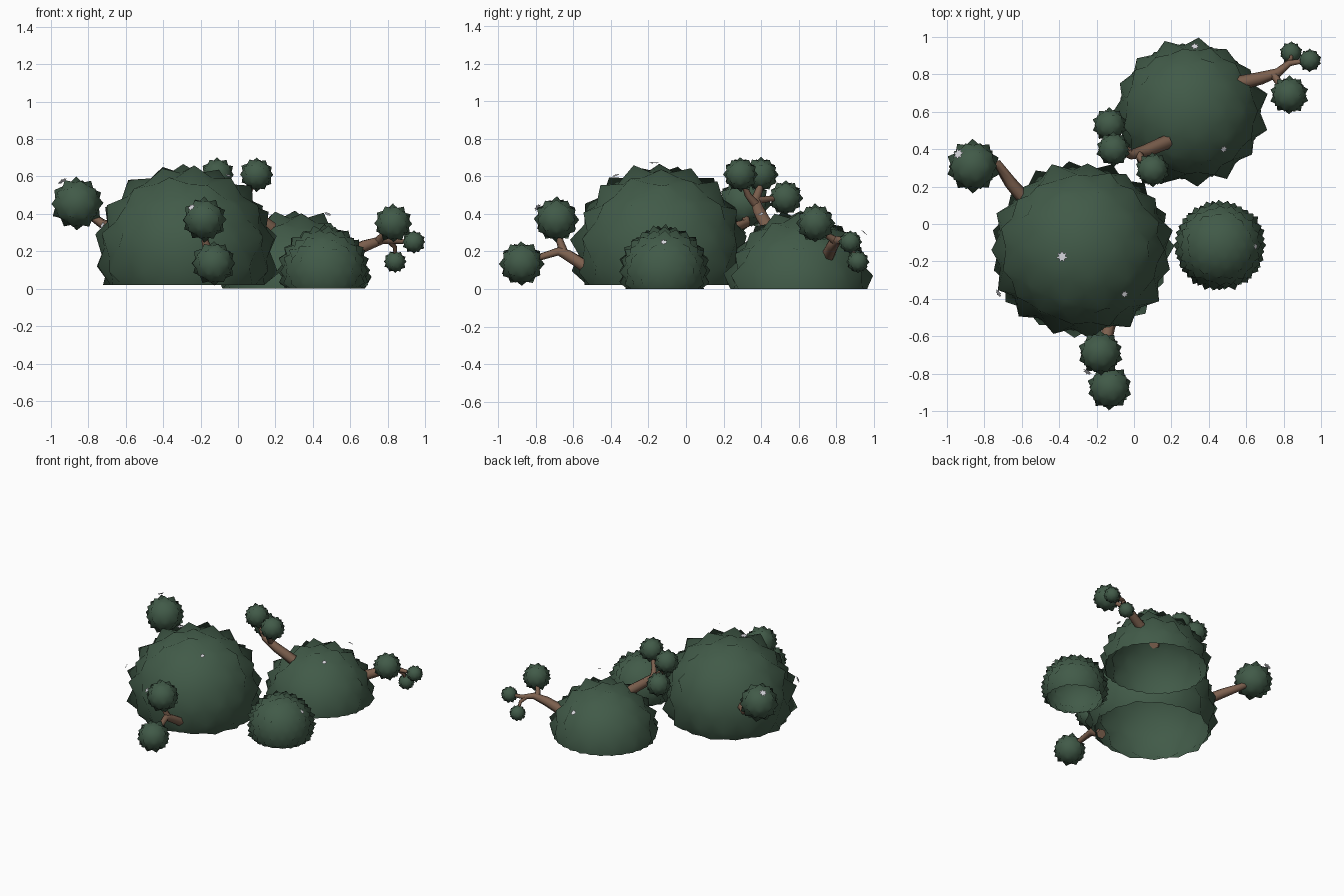
import bpy, bmesh, math, random
from mathutils import Vector

if "Cube" in bpy.data.objects:
    bpy.data.objects.remove(bpy.data.objects["Cube"])

random.seed(4)


def material(name, rgb):
    m = bpy.data.materials.new(name)
    m.diffuse_color = (*rgb, 1)
    m.use_nodes = True
    m.node_tree.nodes["Principled BSDF"].inputs["Base Color"].default_value = m.diffuse_color
    return m


LEAF = material("dark green leaf", (0.053, 0.103, 0.065))
BARK = material("brown bark", (0.205, 0.118, 0.077))
PETAL = material("pale grey petal", (0.66, 0.66, 0.70))


def add_object(name, bm, mat):
    me = bpy.data.meshes.new(name)
    bm.to_mesh(me)
    bm.free()
    me.materials.append(mat)
    ob = bpy.data.objects.new(name, me)
    bpy.context.collection.objects.link(ob)
    return ob


def foliage(name, centre, radii, cuts, spike, cut=None):
    """Ball covered in leafy points, optionally cut open at a floor height."""
    c, r = Vector(centre), Vector(radii)
    src = bmesh.new()
    bmesh.ops.create_icosphere(src, subdivisions=1, radius=1)
    bmesh.ops.subdivide_edges(src, edges=src.edges[:], cuts=cuts, use_grid_fill=True)
    bmesh.ops.triangulate(src, faces=src.faces[:])
    place = lambda d, k: c + Vector((d.x * r.x, d.y * r.y, d.z * r.z)) * k
    bm = bmesh.new()
    tips = {}
    for v in src.verts:
        v.co.normalize()
        d = (v.co + Vector([random.uniform(-.04, .04) for _ in range(3)])).normalized()
        tips[v] = bm.verts.new(place(d, random.uniform(0.98, 1.04)))
    dips = {f: bm.verts.new(place(f.calc_center_median().normalized(), 1 - spike))
            for f in src.faces}
    for e in src.edges:
        a, b = e.verts
        f, g = e.link_faces
        for tip in (tips[a], tips[b]):
            bm.faces.new((tip, dips[f], dips[g]))
    src.free()
    bmesh.ops.recalc_face_normals(bm, faces=bm.faces[:])
    if cut is not None:
        bmesh.ops.bisect_plane(bm, geom=bm.verts[:] + bm.edges[:] + bm.faces[:],
                               plane_co=(0, 0, cut), plane_no=(0, 0, -1), clear_outer=True)
    for f in bm.faces:
        f.smooth = True
    ob = add_object(name, bm, LEAF)
    # soft rounded shading over the leaf points
    me = ob.data
    me.normals_split_custom_set_from_vertices([(v.co - c).normalized() for v in me.vertices])


def branch(name, points):
    """Tapered limb through (x, y, z, radius) points."""
    cu = bpy.data.curves.new(name, 'CURVE')
    cu.dimensions = '3D'
    cu.bevel_depth = 1
    cu.bevel_resolution = 1
    cu.use_fill_caps = True
    sp = cu.splines.new('POLY')
    sp.points.add(len(points) - 1)
    for p, (x, y, z, rad) in zip(sp.points, points):
        p.co = (x, y, z, 1)
        p.radius = rad
    sp.use_smooth = True
    cu.materials.append(BARK)
    bpy.context.collection.objects.link(bpy.data.objects.new(name, cu))


def flower(name, pos, normal, size):
    """Thin flat star-shaped blossom facing along its normal."""
    q = Vector(normal).to_track_quat('Z', 'Y')
    bm = bmesh.new()
    ring = []
    for i in range(14):
        a, k = math.tau * i / 14, size if i % 2 else size * 0.55
        ring.append(bm.verts.new(q @ Vector((k * math.cos(a), k * math.sin(a), 0)) + Vector(pos)))
    bm.faces.new(ring)
    add_object(name, bm, PETAL)


# main bushes, hollow below
foliage("large_bush", (-0.28, -0.135, 0.19), (0.495, 0.475, 0.485), 2, 0.10, 0.02)
foliage("back_bush", (0.30, 0.60, 0.0), (0.415, 0.395, 0.425), 2, 0.10, 0.0)
foliage("small_bush", (0.46, -0.115, 0.095), (0.247, 0.243, 0.243), 3, 0.10, 0.0)

# leaf clusters on the branch ends
CLUSTERS = [
    (-0.86, 0.31, 0.455, 0.143),
    (-0.18, -0.69, 0.37, 0.12), (-0.13, -0.875, 0.135, 0.12),
    (0.83, 0.69, 0.35, 0.103), (0.84, 0.915, 0.145, 0.061), (0.94, 0.875, 0.25, 0.062),
    (0.10, 0.29, 0.61, 0.092), (-0.11, 0.40, 0.61, 0.092), (-0.13, 0.53, 0.485, 0.092)]
for i, (x, y, z, r) in enumerate(CLUSTERS):
    foliage(f"leaf_cluster_{i + 1}", (x, y, z), (r, r, r), 1, 0.17)

# limbs
branch("left_branch", [(-0.53, 0.07, 0.25, .04), (-0.66, 0.22, 0.32, .034),
                       (-0.73, 0.32, 0.35, .025), (-0.84, 0.31, 0.43, .018)])
branch("front_branch", [(-0.13, -0.52, 0.11, .036), (-0.15, -0.63, 0.18, .032),
                        (-0.16, -0.68, 0.20, .025), (-0.13, -0.84, 0.15, .017)])
branch("front_twig", [(-0.155, -0.65, 0.19, .026), (-0.175, -0.67, 0.25, .02),
                      (-0.18, -0.69, 0.34, .016)])
branch("right_branch", [(0.55, 0.75, 0.17, .04), (0.68, 0.78, 0.23, .034),
                        (0.77, 0.81, 0.26, .024), (0.83, 0.86, 0.255, .017),
                        (0.93, 0.875, 0.25, .01)])
branch("right_twig", [(0.75, 0.80, 0.255, .024), (0.77, 0.76, 0.28, .018),
                      (0.82, 0.70, 0.34, .014)])
branch("right_low_twig", [(0.81, 0.85, 0.255, .016), (0.84, 0.88, 0.22, .012),
                          (0.84, 0.91, 0.16, .009)])
branch("upper_branch", [(0.18, 0.44, 0.32, .038), (0.06, 0.39, 0.41, .034),
                        (-0.02, 0.37, 0.47, .026), (-0.07, 0.39, 0.53, .02),
                        (-0.10, 0.40, 0.59, .014)])
branch("upper_right_twig", [(0.02, 0.38, 0.44, .024), (0.05, 0.33, 0.50, .018),
                            (0.09, 0.30, 0.58, .013)])
branch("upper_left_twig", [(-0.02, 0.37, 0.47, .022), (-0.07, 0.44, 0.48, .018),
                           (-0.12, 0.51, 0.485, .013)])

# blossoms: position, facing, size
BLOSSOMS = [
    ((-0.385, -0.175, 0.672), (-0.1, 0, 1), .033),
    ((-0.05, -0.375, 0.605), (0.3, -0.3, 1), .022),
    ((-0.725, -0.37, 0.34), (-1, -0.5, 0.6), .026),
    ((-0.94, 0.375, 0.575), (-0.5, 0.3, 0.8), .033),
    ((0.325, 0.95, 0.30), (0.1, 0.7, 0.8), .026),
    ((0.48, 0.40, 0.40), (0.4, -0.4, 0.9), .022),
    ((0.65, -0.12, 0.25), (0.8, 0, 0.6), .02),
    ((-0.25, -0.79, 0.435), (-0.5, -0.7, 0.6), .025)]
for i, (p, n, s) in enumerate(BLOSSOMS):
    flower(f"blossom_{i + 1}", p, n, s)
